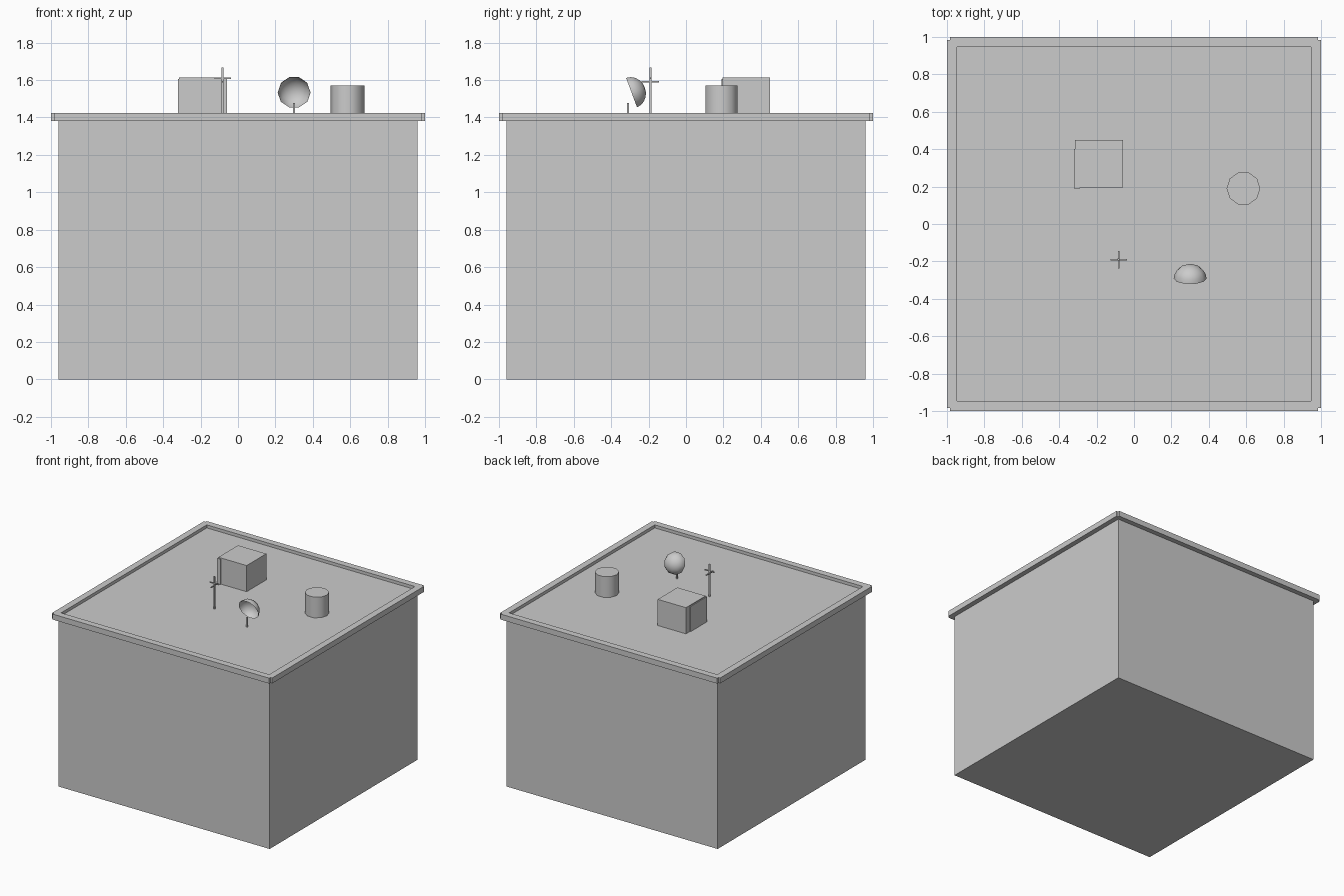
import bpy, bmesh
from math import sin, cos, pi, radians
from mathutils import Matrix, Vector

if "Cube" in bpy.data.objects:
    bpy.data.objects.remove(bpy.data.objects["Cube"])

ROOF = 1.40


def finish(name, bm, smooth=False):
    bmesh.ops.recalc_face_normals(bm, faces=bm.faces)
    me = bpy.data.meshes.new(name)
    bm.to_mesh(me)
    bm.free()
    ob = bpy.data.objects.new(name, me)
    bpy.context.collection.objects.link(ob)
    if smooth:
        bpy.ops.object.select_all(action='DESELECT')
        ob.select_set(True)
        bpy.context.view_layer.objects.active = ob
        bpy.ops.object.shade_smooth_by_angle(angle=radians(40))
    return ob


def box(name, lo, hi):
    lo, hi = Vector(lo), Vector(hi)
    bm = bmesh.new()
    bmesh.ops.create_cube(bm, size=1, matrix=Matrix.Translation((lo + hi) / 2)
                          @ Matrix.Diagonal((*(hi - lo), 1)))
    return finish(name, bm)


def rod(name, a, b, r):
    # Thin square bar along one axis
    pad = Vector([r if abs(q - p) < 1e-6 else 0 for p, q in zip(a, b)])
    return box(name, Vector(a) - pad, Vector(b) + pad)


# Main block with flat roof
box("building_body", (-0.96, -0.96, 0), (0.96, 0.96, ROOF))

# Parapet: ring with small square notches at the outer corners
bm = bmesh.new()
o, n, i = 1.0, 0.984, 0.946
outer, inner = [], []
for k in range(4):
    rot = Matrix.Rotation(k * pi / 2, 3, 'Z')
    outer += [rot @ Vector(p) for p in ((o, n, 0), (n, n, 0), (n, o, 0))]
    inner += [rot @ Vector((i, i, 0))] * 3
rings = [[bm.verts.new((p.x, p.y, z)) for p in loop]
         for loop, z in ((outer, 1.38), (outer, 1.425), (inner, 1.425), (inner, 1.38))]
for r in range(4):
    a, b = rings[r], rings[(r + 1) % 4]
    for j in range(12):
        m = (j + 1) % 12
        bm.faces.new((a[j], a[m], b[m], b[j]))
bmesh.ops.remove_doubles(bm, verts=bm.verts, dist=1e-4)
finish("parapet", bm)

# Roof access hut and its slightly proud side panel
box("roof_hut", (-0.315, 0.195, ROOF), (-0.058, 0.45, 1.615))
box("hut_panel", (-0.321, 0.189, ROOF), (-0.29, 0.40, 1.607))

# Round tank, ten sided
bm = bmesh.new()
bmesh.ops.create_cone(bm, cap_ends=True, segments=10, radius1=0.09, radius2=0.09,
                      depth=1.57 - ROOF,
                      matrix=Matrix.Translation((0.585, 0.19, (1.57 + ROOF) / 2))
                      @ Matrix.Rotation(pi / 2, 4, 'Z'))
finish("roof_tank", bm, True)

# Aerial mast with two crossbars
rod("aerial_mast", (-0.082, -0.19, ROOF), (-0.082, -0.19, 1.667), 0.005)
rod("aerial_bar_x", (-0.125, -0.19, 1.61), (-0.038, -0.19, 1.61), 0.004)
rod("aerial_bar_y", (-0.082, -0.237, 1.592), (-0.082, -0.145, 1.592), 0.004)

# Dish: open ten-sided bowl tipped forward
bm = bmesh.new()
R, D, rows = 0.088, 0.076, 5
loops = []
for k in range(rows):
    t = k / rows * pi / 2
    loops.append([bm.verts.new((R * cos(t) * cos(j * pi / 5), D * sin(t),
                                R * cos(t) * sin(j * pi / 5))) for j in range(10)])
tip = bm.verts.new((0, D, 0))
for j in range(10):
    m = (j + 1) % 10
    for a, b in zip(loops, loops[1:]):
        bm.faces.new((a[j], a[m], b[m], b[j]))
    bm.faces.new((loops[-1][j], loops[-1][m], tip))
bm.transform(Matrix.Translation((0.30, -0.291, 1.533)) @ Matrix.Rotation(radians(20.5), 4, 'X'))
finish("dish_bowl", bm, True)
rod("dish_post", (0.30, -0.31, ROOF), (0.30, -0.31, 1.478), 0.006)
